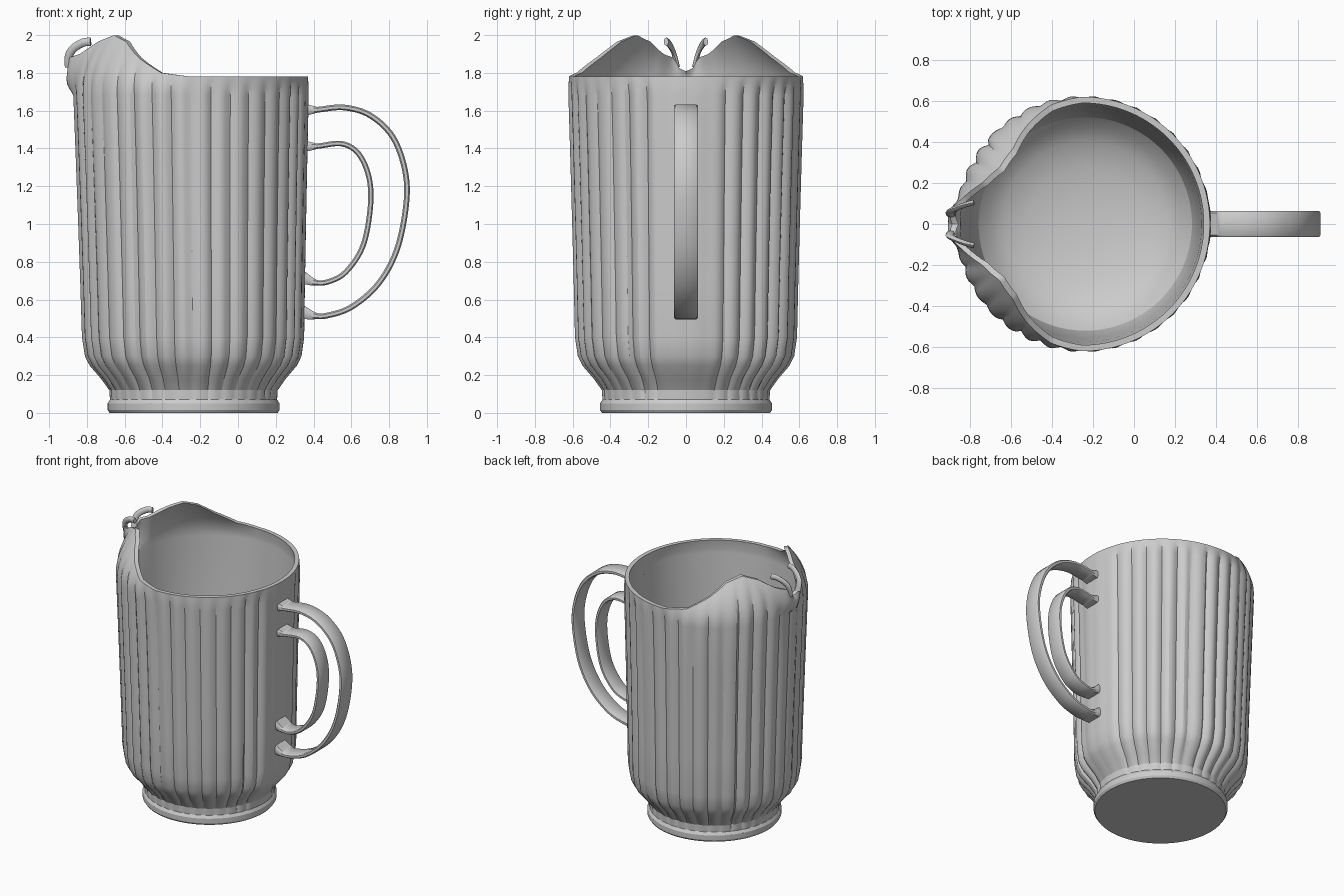
import bpy, bmesh, math, random
from mathutils import Vector

random.seed(4)
if "Cube" in bpy.data.objects:
    bpy.data.objects.remove(bpy.data.objects["Cube"])

gray = bpy.data.materials.new("plain gray")
gray.use_nodes = True
gray.diffuse_color = (0.6, 0.6, 0.6, 1)
gray.node_tree.nodes["Principled BSDF"].inputs["Base Color"].default_value = (0.6, 0.6, 0.6, 1)

FLUTES, STEPS = 36, 6
SEGS = FLUTES * STEPS
TOP = 1.68
FLUTE_DEPTH = [random.uniform(0.012, 0.03) for _ in range(FLUTES)]


def table(rows, t):
    """Smoothly interpolate rows of (key, values...)."""
    if t <= rows[0][0]:
        return rows[0][1:]
    for a, b in zip(rows, rows[1:]):
        if t <= b[0]:
            f = (t - a[0]) / (b[0] - a[0])
            return [p + (q - p) * f for p, q in zip(a[1:], b[1:])]
    return rows[-1][1:]


def finish(name, bm, angle=25):
    bmesh.ops.recalc_face_normals(bm, faces=bm.faces)
    mesh = bpy.data.meshes.new(name)
    bm.to_mesh(mesh)
    bm.free()
    mesh.materials.append(gray)
    ob = bpy.data.objects.new(name, mesh)
    bpy.context.collection.objects.link(ob)
    bpy.ops.object.select_all(action='DESELECT')
    ob.select_set(True)
    bpy.context.view_layer.objects.active = ob
    bpy.ops.object.shade_smooth_by_angle(angle=math.radians(angle))
    return ob


def loft(name, rings, closed=True, angle=25):
    """Skin a list of equal rings and cap both ends."""
    bm = bmesh.new()
    loops = [[bm.verts.new(p) for p in ring] for ring in rings]
    for a, b in zip(loops, loops[1:]):
        for i in range(len(a)):
            j = (i + 1) % len(a)
            bm.faces.new((a[i], a[j], b[j], b[i]))
    bm.faces.new(loops[0])
    bm.faces.new(loops[-1])
    return finish(name, bm, angle)


# Rim: angle away from the spout, radius, height
RIM = [(0, 0.635, 1.81), (3, 0.65, 1.82), (6, 0.65, 1.88), (12, 0.60, 1.90), (22, 0.53, 1.965),
       (34, 0.49, 2.0), (47, 0.50, 1.965), (60, 0.55, 1.88), (75, 0.60, 1.80), (90, 0.62, 1.78)]
# Outer wall: height, radius, flute strength
WALL = [(0, 0.445, 0), (0.015, 0.455, 0), (0.05, 0.455, 0), (0.07, 0.443, 0.1), (0.12, 0.447, 0.4),
        (0.18, 0.49, 0.9), (0.25, 0.55, 1), (0.30, 0.575, 1), (0.40, 0.59, 1), (0.7, 0.597, 1),
        (1.0, 0.605, 1), (1.35, 0.615, 1), (TOP, 0.625, 0.9)]


def spout_angle(i):
    deg = 360 * i / SEGS
    return min(deg, 360 - deg)


def place(i, r, z):
    a = math.pi + 2 * math.pi * i / SEGS
    cx = -0.235 - 0.015 * min(z / 1.78, 1)
    return (cx + r * math.cos(a), r * math.sin(a), z)


def flute(i, strength):
    """Scalloped ribs with creased valleys, fading out behind the handle."""
    lobe = abs(math.sin(math.pi * i / STEPS))
    calm = min(1, max(0.1, (172 - spout_angle(i)) / 12))
    return -FLUTE_DEPTH[(i // STEPS) % FLUTES] * (1 - lobe) * strength * calm


def lip(i, s, inset):
    """Point on the upper wall, s from the body top up to the rim."""
    a = spout_angle(i)
    r1, z1 = table(RIM, a)
    r0 = 0.625 + 0.9 * inset * -1
    bulge = 0.035 * max(0, 1 - a / 14) * math.sin(math.pi * s)
    r = r0 + (r1 - inset - r0) * s ** 2 + bulge
    ribs = flute(i, 0.9 * (1 - s)) if inset < 0.01 else 0
    return place(i, r + ribs, TOP + (z1 - TOP) * s)


# Jug body: outside up, over the rim, inside down to a shallow bowl floor
rings = [[place(i, r + flute(i, f), z) for i in range(SEGS)] for z, r, f in WALL]
LEVELS = (0.15, 0.3, 0.45, 0.6, 0.75, 0.88, 1)
rings += [[lip(i, s, 0) for i in range(SEGS)] for s in LEVELS]
rings += [[lip(i, s, 0.03) for i in range(SEGS)] for s in reversed(LEVELS)]
INSIDE = [(TOP, 0.597), (1.2, 0.575), (0.7, 0.555), (0.4, 0.54), (0.3, 0.52), (0.24, 0.47),
          (0.19, 0.4), (0.15, 0.28), (0.13, 0.14), (0.125, 0.03)]
rings += [[place(i, r, z) for i in range(SEGS)] for z, r in INSIDE]
loft("jug_body", rings)


def smooth_path(points, n=6):
    """Catmull-Rom through the given points."""
    p = [Vector(q) for q in points]
    p = [2 * p[0] - p[1]] + p + [2 * p[-1] - p[-2]]
    out = []
    for a, b, c, d in zip(p, p[1:], p[2:], p[3:]):
        for k in range(n):
            t = k / n
            out.append(0.5 * (2 * b + (c - a) * t + (2 * a - 5 * b + 4 * c - d) * t * t
                              + (3 * b - a - 3 * c + d) * t ** 3))
    return out + [p[-2]]


def strap(name, points, half_width, half_thick):
    """Flat rounded band in the xz plane, thicker where it meets the body."""
    path = smooth_path([(x, 0, z) for x, z in points])
    section = [(-1, -0.5), (-0.85, -1), (0.85, -1), (1, -0.5), (1, 0.5), (0.85, 1), (-0.85, 1), (-1, 0.5)]
    rings = []
    for k, c in enumerate(path):
        t = (path[min(k + 1, len(path) - 1)] - path[max(k - 1, 0)]).normalized()
        normal = Vector((-t.z, 0, t.x))
        h = half_thick * (1 + 1.4 * max(0, 1 - (c.x - 0.34) / 0.08))
        rings.append([c + Vector((0, u * half_width, 0)) + normal * v * h for u, v in section])
    return loft(name, rings, angle=40)


# Handle: two nested straps
strap("handle_outer_strap",
      [(0.345, 1.605), (0.42, 1.605), (0.56, 1.617), (0.70, 1.575), (0.82, 1.46), (0.885, 1.28), (0.89, 1.1),
       (0.84, 0.86), (0.74, 0.68), (0.6, 0.56), (0.47, 0.515), (0.40, 0.515), (0.335, 0.535)], 0.064, 0.015)
strap("handle_inner_strap",
      [(0.345, 1.412), (0.42, 1.412), (0.55, 1.425), (0.64, 1.37), (0.695, 1.24), (0.70, 1.08),
       (0.66, 0.88), (0.57, 0.745), (0.48, 0.695), (0.41, 0.69), (0.335, 0.72)], 0.062, 0.014)

# Curled tabs either side of the pouring notch
for side, label in ((1, "back"), (-1, "front")):
    curl = smooth_path([(-0.895, 0.045 * side, 1.83), (-0.895, 0.06 * side, 1.89),
                        (-0.87, 0.075 * side, 1.93), (-0.82, 0.095 * side, 1.96), (-0.78, 0.105 * side, 1.965)])
    rings = []
    for k, c in enumerate(curl):
        t = (curl[min(k + 1, len(curl) - 1)] - curl[max(k - 1, 0)]).normalized()
        u = t.cross(Vector((0, 1, 0))).normalized()
        w = t.cross(u)
        rings.append([c + 0.022 * u * math.cos(a) + 0.013 * w * math.sin(a)
                      for a in (2 * math.pi * m / 8 for m in range(8))])
    loft("spout_tab_" + label, rings, angle=50)
